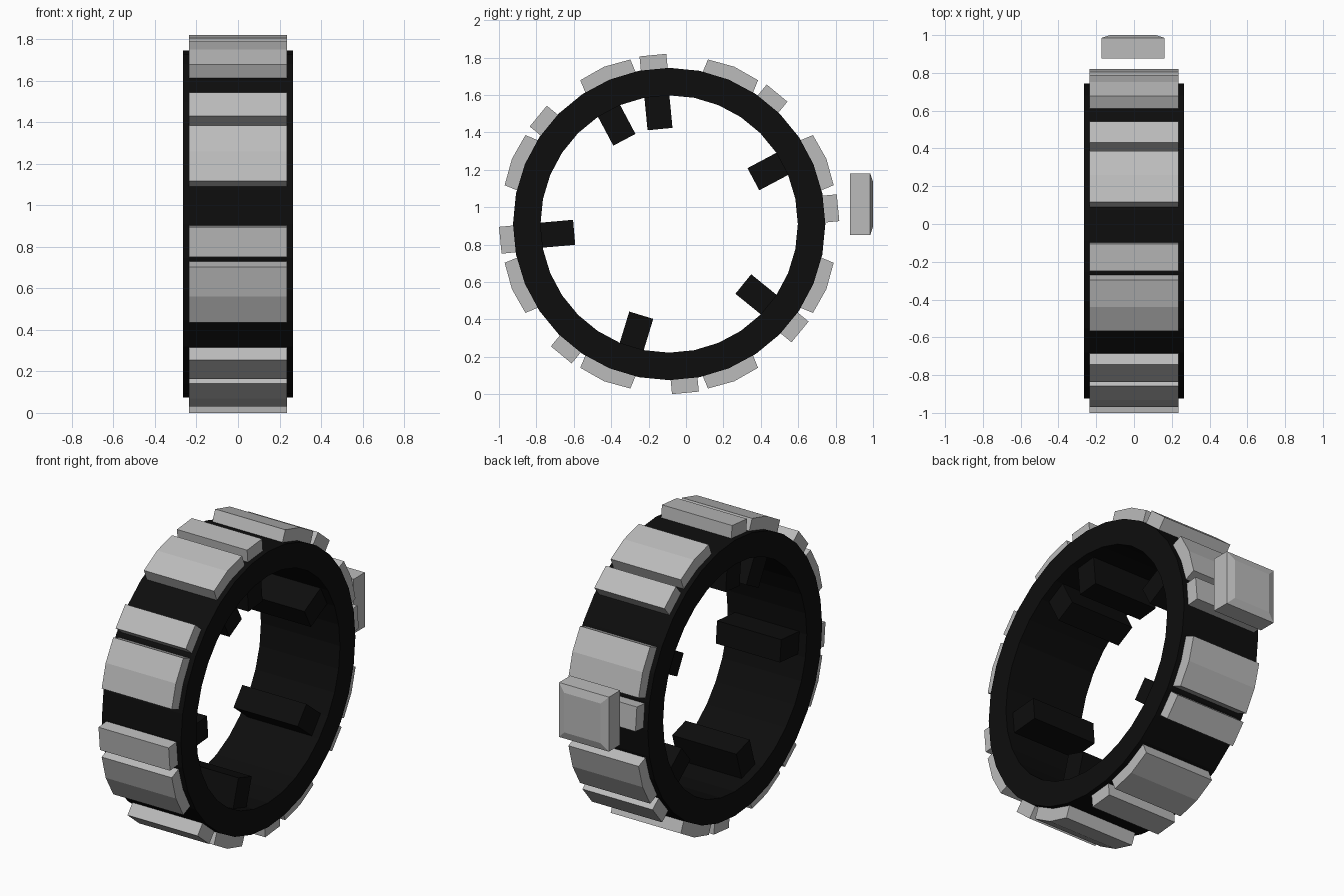
import bpy, bmesh, math

if "Cube" in bpy.data.objects:
    bpy.data.objects.remove(bpy.data.objects["Cube"])

CY, CZ = -0.09, 0.91      # ring centre in the YZ plane
R_OUT, R_IN, HALF_W = 0.835, 0.688, 0.265


def material(name, v):
    m = bpy.data.materials.new(name)
    m.diffuse_color = (v, v, v, 1)
    m.use_nodes = True
    m.node_tree.nodes["Principled BSDF"].inputs["Base Color"].default_value = m.diffuse_color
    return m


BLACK = material("black rubber", 0.004)
GREY = material("light grey", 0.5)


def finish(name, bm, mat):
    bmesh.ops.recalc_face_normals(bm, faces=bm.faces)
    me = bpy.data.meshes.new(name)
    bm.to_mesh(me)
    bm.free()
    me.materials.append(mat)
    ob = bpy.data.objects.new(name, me)
    bpy.context.collection.objects.link(ob)
    return ob


def radial_prism(name, angle, profile, half_x, mat):
    """Extrude a (radial, tangential) profile along x, turned to an angle."""
    a = math.radians(angle)
    c, s = math.cos(a), math.sin(a)
    bm = bmesh.new()
    loops = [[bm.verts.new((x, CY + r * c - t * s, CZ + r * s + t * c))
              for r, t in profile] for x in (-half_x, half_x)]
    n = len(profile)
    for loop in loops:
        bm.faces.new(loop)
    for i in range(n):
        j = (i + 1) % n
        bm.faces.new((loops[0][i], loops[0][j], loops[1][j], loops[1][i]))
    return finish(name, bm, mat)


# Ring body: rectangular section swept round 32 sides
bm = bmesh.new()
section = [(R_IN, -HALF_W), (R_OUT, -HALF_W), (R_OUT, HALF_W), (R_IN, HALF_W)]
N = 32
rings = []
for i in range(N):
    a = 2 * math.pi * i / N
    rings.append([bm.verts.new((x, CY + r * math.cos(a), CZ + r * math.sin(a)))
                  for r, x in section])
for i in range(N):
    p, q = rings[i], rings[(i + 1) % N]
    for k in range(4):
        m = (k + 1) % 4
        bm.faces.new((p[k], p[m], q[m], q[k]))
finish("ring_body", bm, BLACK)

# Outer pads: eight wide (ridged at the middle) and eight narrow
wide = [(0.80, -0.145), (0.892, -0.145), (0.91, 0), (0.892, 0.145), (0.80, 0.145)]
narrow = [(0.80, -0.072), (0.907, -0.072), (0.907, 0.072), (0.80, 0.072)]
for k in range(8):
    radial_prism(f"wide_pad_{k + 1}", 22.5 + 45 * k, wide, 0.235, GREY)
    radial_prism(f"narrow_pad_{k + 1}", 5.5 + 45 * k, narrow, 0.235, GREY)

# Inner teeth at uneven angles
tooth = [(0.51, -0.067), (0.72, -0.067), (0.72, 0.067), (0.51, 0.067)]
for k, ang in enumerate((28, 95.5, 118, 185, 253, 321)):
    radial_prism(f"inner_tooth_{k + 1}", ang, tooth, 0.215, BLACK)

# Separate plate behind the ring, with a chamfered outer face
bm = bmesh.new()
loops = []
for y, inset in ((0.877, 0), (0.985, 0), (1.0, 0.045)):
    hx, hz = 0.167 - inset, 0.165 - inset
    loops.append([bm.verts.new((-0.006 + sx * hx, y, 1.015 + sz * hz))
                  for sx, sz in ((-1, -1), (1, -1), (1, 1), (-1, 1))])
bm.faces.new(loops[0])
bm.faces.new(loops[-1])
for lo, hi in zip(loops, loops[1:]):
    for i in range(4):
        j = (i + 1) % 4
        bm.faces.new((lo[i], lo[j], hi[j], hi[i]))
finish("rear_plate", bm, GREY)
